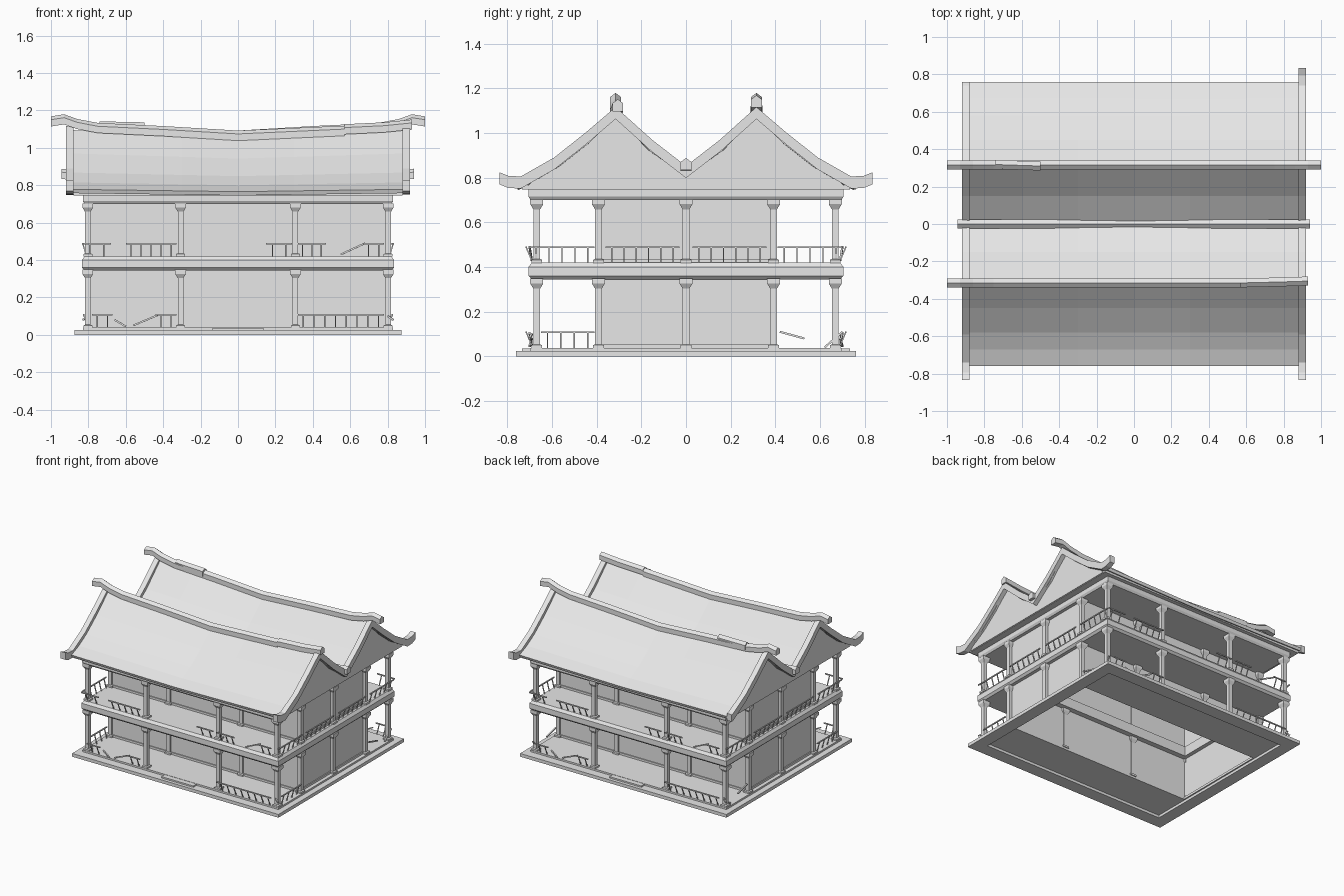
import bpy, bmesh
from mathutils import Vector, Matrix

cube = bpy.data.objects.get("Cube")
if cube:
    bpy.data.objects.remove(cube)

grey = bpy.data.materials.new("plain grey")
grey.use_nodes = True
grey.diffuse_color = (0.8, 0.8, 0.8, 1)
grey.node_tree.nodes["Principled BSDF"].inputs["Base Color"].default_value = (0.8, 0.8, 0.8, 1)


def make(name, bm):
    """Turn a bmesh into a named object."""
    bmesh.ops.recalc_face_normals(bm, faces=bm.faces)
    mesh = bpy.data.meshes.new(name)
    bm.to_mesh(mesh)
    bm.free()
    mesh.materials.append(grey)
    obj = bpy.data.objects.new(name, mesh)
    bpy.context.scene.collection.objects.link(obj)
    return obj


def add_box(bm, x0, x1, y0, y1, z0, z1):
    centre = Vector((x0 + x1, y0 + y1, z0 + z1)) / 2
    size = (x1 - x0, y1 - y0, z1 - z0, 1)
    bmesh.ops.create_cube(bm, size=1, matrix=Matrix.Translation(centre) @ Matrix.Diagonal(size))


def add_bar(bm, a, b, width):
    """Square bar between two points."""
    a, b = Vector(a), Vector(b)
    turn = (b - a).to_track_quat('Z', 'Y').to_matrix().to_4x4()
    size = Matrix.Diagonal((width, width, (b - a).length, 1))
    bmesh.ops.create_cube(bm, size=1, matrix=Matrix.Translation((a + b) / 2) @ turn @ size)


def add_loft(bm, loops, caps=True, closed=False):
    """Skin a list of point loops."""
    rings = [[bm.verts.new(p) for p in loop] for loop in loops]
    pairs = list(zip(rings, rings[1:])) + ([(rings[-1], rings[0])] if closed else [])
    for r, s in pairs:
        for i in range(len(r)):
            j = (i + 1) % len(r)
            bm.faces.new((r[i], r[j], s[j], s[i]))
    if caps and not closed:
        bm.faces.new(rings[0])
        bm.faces.new(rings[-1])


def sweep(name, path, section, side):
    """Sweep an upright section along a path."""
    bm = bmesh.new()
    up = Vector((0, 0, 1))
    add_loft(bm, [[Vector(p) + Vector(side) * u + up * v for u, v in section] for p in path])
    return make(name, bm)


def rect(x, y, z):
    return [(-x, -y, z), (x, -y, z), (x, y, z), (-x, y, z)]


def frame(name, profile, hole_x, hole_y):
    """Rectangular ring; profile rows are outer half x, half y and height."""
    bm = bmesh.new()
    loops = [rect(*row) for row in profile]
    loops += [rect(hole_x, hole_y, profile[-1][2]), rect(hole_x, hole_y, profile[0][2])]
    add_loft(bm, loops, closed=True)
    return make(name, bm)


# Base, ground floor and steps
frame("base", [(.875, .76, 0), (.875, .76, .025)], .78, .66)
frame("ground_floor", [(.83, .695, .02), (.83, .695, .038)], .77, .375)
for s, label in ((-1, "front"), (1, "back")):
    bm = bmesh.new()
    add_box(bm, -.135, .135, s * .71 - .025, s * .71 + .025, .02, .036)
    make(label + "_step", bm)

# Balcony floor, upper beam and ceiling
frame("balcony_floor", [(.82, .69, .345), (.835, .705, .36), (.835, .705, .4), (.82, .69, .42)], .75, .34)
frame("upper_beam", [(.82, .695, .7), (.83, .705, .715), (.83, .705, .748)], .76, .35)
bm = bmesh.new()
add_box(bm, -.88, .88, -.735, .735, .746, .768)
make("ceiling", bm)

# Walls of the inner rooms
frame("room_walls", [(.795, .395, .03), (.795, .395, .75)], .78, .38)
for z in (.038, .42):
    frame("wall_sill", [(.802, .402, z), (.802, .402, z + .016)], .79, .39)


# Columns with feet and flared capitals
def column(name, x, y, z0, z1):
    bm = bmesh.new()
    shape = ((z0, .024), (z0 + .014, .024), (z0 + .018, .015), (z1 - .045, .015),
             (z1 - .022, .029), (z1, .029))
    add_loft(bm, [[(x + px, y + py, z) for px, py, _ in rect(h, h, 0)] for z, h in shape])
    make(name, bm)


spots = [(x, y) for y in (-.668, -.392, .392, .668) for x in (-.803, -.307, .307, .803)]
spots += [(-.803, 0), (.803, 0)]
for x, y in spots:
    column("lower_column", x, y, .036, .348)
    column("upper_column", x, y, .418, .703)


# Railings that lean outwards
def railing(name, a, b, z, lean, strays=()):
    bm = bmesh.new()
    a, b, lean = Vector((*a, z)), Vector((*b, z)), Vector((*lean, .07))
    add_bar(bm, a + lean, b + lean, .008)
    count = max(2, round((b - a).length / .06))
    for i in range(count):
        foot = a.lerp(b, (i + .5) / count)
        add_bar(bm, foot, foot + lean, .006)
    for p, q in strays:
        add_bar(bm, p, q, .008)
    make(name, bm)


LOW, HIGH = .038, .418
for s in (-1, 1):
    # s = -1 is the front; the back is the same layout turned half round
    def long_rail(name, x0, x1, z):
        railing(name, (-s * x0, s * .685), (-s * x1, s * .685), z, (0, s * .03))

    long_rail("ground_rail", .32, .78, LOW)
    long_rail("ground_rail_left_end", -.78, -.67, LOW)
    long_rail("ground_rail_stub", -.44, -.33, LOW)
    for x0, x1 in ((-.83, -.68), (-.6, -.33), (.15, .29), (.32, .47), (.67, .78)):
        long_rail("balcony_rail", x0, x1, HIGH)
    bm = bmesh.new()
    for x0, z0, x1, z1 in ((-.56, .05, -.43, .105), (-.66, .08, -.6, .045), (.55, .43, .68, .49), (.8, .1, .83, .08)):
        add_bar(bm, (-s * x0, s * .69, z0), (-s * x1, s * .7, z1), .009)
    make("broken_rails", bm)

    # Railings at the gable ends
    railing("end_ground_rail", (s * .805, -.65), (s * .805, -.41), LOW, (s * .02, 0))
    for y0, y1 in ((-.7, -.41), (-.36, -.03), (.03, .36), (.41, .7)):
        railing("end_balcony_rail", (s * .81, y0), (s * .81, y1), HIGH, (s * .02, 0))
    bm = bmesh.new()
    add_bar(bm, (s * .81, .42, .11), (s * .81, .53, .08), .009)
    add_bar(bm, (s * .81, .62, .04), (s * .81, .7, .11), .009)
    make("broken_end_rail", bm)

# Twin roof with a sagging middle
half = [(-.76, .778), (-.67, .815), (-.58, .868), (-.45, .97), (-.315, 1.095), (-.15, .937), (0, .828)]
outline = half + [(-y, z) for y, z in reversed(half[:-1])]
bm = bmesh.new()
rows = []
for i in range(-3, 4):
    x = i * .3
    sag = 1 - abs(i) / 3
    rows.append([bm.verts.new((x, y, z - sag * (.012 + .025 * (z - .77) / .32))) for y, z in outline])
for r, t in zip(rows, rows[1:]):
    for k in range(len(r) - 1):
        bm.faces.new((r[k], t[k], t[k + 1], r[k + 1]))
roof = make("roof", bm)
solid = roof.modifiers.new("thickness", 'SOLIDIFY')
solid.thickness = .022
solid.offset = -1

# Gable walls
for s in (-1, 1):
    bm = bmesh.new()
    poly = [(-.72, .75)] + [(y, z - .015) for y, z in outline[1:-1]] + [(.72, .75)]
    add_loft(bm, [[(s * x, y, z) for y, z in poly] for x in (.865, .885)])
    make("gable_wall", bm)

# Bargeboards with upturned tails
barge = [(-.835, .798), (-.795, .782), (-.74, .779), (-.59, .864), (-.45, .975),
         (-.315, 1.09), (-.15, .942), (0, .826)]
barge += [(-y, z) for y, z in reversed(barge[:-1])]
board = [(-.02, -.028), (.02, -.028), (.02, .026), (-.02, .026)]
for s, label in ((1, "left"), (-1, "right")):
    path = [(s * .9, y, z) for y, z in barge]
    if s < 0:
        path = path[:-2] + [(-.9, .76, .775)]
    sweep(label + "_bargeboard", path, board, (1, 0, 0))

# Ridge caps, with loose end pieces, and the valley cap
cap = [(-.024, -.028), (.024, -.028), (.024, .008), (0, .026), (-.024, .008)]
tip = [(-1, 1.142), (-.93, 1.153), (-.86, 1.128), (-.75, 1.107), (-.4, 1.09)]
mirrored = [(-x, z) for x, z in reversed(tip)]


def ridge(name, points, y):
    sweep(name, [(x, y, z) for x, z in points], cap, (0, 1, 0))


ridge("back_ridge", tip + [(0, 1.066)] + mirrored, .315)
ridge("front_ridge", tip + [(0, 1.066), (.57, 1.092)], -.315)
sweep("front_ridge_loose_end", [(.57, -.315, 1.1), (.78, -.31, 1.11), (.93, -.305, 1.125)], cap, (0, 1, 0))
sweep("back_ridge_loose_piece", [(-.74, .318, 1.115), (-.5, .31, 1.11)], cap, (0, 1, 0))
valley = [(-.945, .862), (-.85, .852), (-.35, .822), (0, .808), (.35, .822), (.85, .852), (.94, .862)]
ridge("valley_cap", valley, 0)
